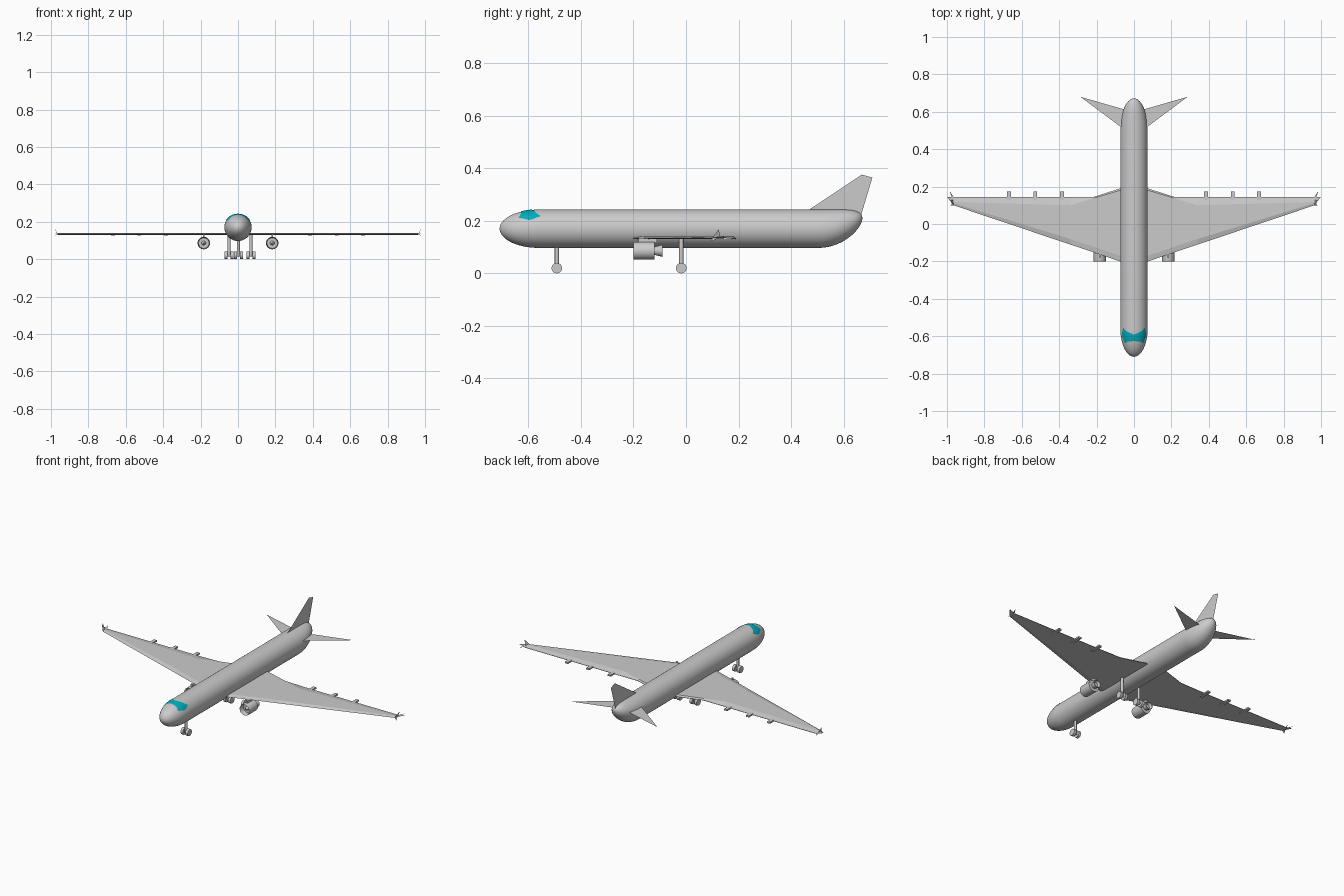
import bpy, bmesh, math
from mathutils import Matrix

if "Cube" in bpy.data.objects:
    bpy.data.objects.remove(bpy.data.objects["Cube"])

R, ZC = 0.073, 0.17  # fuselage radius and axis height


def finish(name, bm, mirror=False, smooth=True):
    bmesh.ops.recalc_face_normals(bm, faces=bm.faces)
    me = bpy.data.meshes.new(name)
    bm.to_mesh(me)
    bm.free()
    ob = bpy.data.objects.new(name, me)
    bpy.context.collection.objects.link(ob)
    if mirror:
        ob.modifiers.new("Mirror", 'MIRROR')
    if smooth:
        bpy.ops.object.select_all(action='DESELECT')
        ob.select_set(True)
        bpy.context.view_layer.objects.active = ob
        bpy.ops.object.shade_smooth_by_angle(angle=math.radians(30))
    return ob


def loft(bm, rings, caps=True):
    """Skin a list of equal-length closed point loops."""
    loops = [[bm.verts.new(p) for p in ring] for ring in rings]
    n = len(loops[0])
    for a, b in zip(loops, loops[1:]):
        for i in range(n):
            j = (i + 1) % n
            bm.faces.new((a[i], a[j], b[j], b[i]))
    if caps:
        bm.faces.new(loops[0])
        bm.faces.new(loops[-1])


def lathe(name, prof, x=0.0, n=40, mirror=False):
    """Round body along y from (y, radius, centre z) stations."""
    bm = bmesh.new()
    loft(bm, [[(x + r * math.sin(2 * math.pi * i / n), y,
                z + r * math.cos(2 * math.pi * i / n)) for i in range(n)]
              for y, r, z in prof])
    return finish(name, bm, mirror)


def cylinder(name, loc, r, depth, axis='Z', n=20):
    bm = bmesh.new()
    m = Matrix.Translation(loc)
    if axis == 'X':
        m = m @ Matrix.Rotation(math.pi / 2, 4, 'Y')
    bmesh.ops.create_cone(bm, cap_ends=True, segments=n, radius1=r,
                          radius2=r, depth=depth, matrix=m)
    return finish(name, bm)


def box(name, loc, size, mirror=False):
    bm = bmesh.new()
    bmesh.ops.create_cube(bm, size=1, matrix=Matrix.Translation(loc)
                          @ Matrix.Diagonal((*size, 1)))
    return finish(name, bm, mirror, False)


def sheet(name, polys, mirror=False):
    """Thin single-surface blades."""
    bm = bmesh.new()
    for poly in polys:
        bm.faces.new([bm.verts.new(p) for p in poly])
    return finish(name, bm, mirror, False)


def nose_r(y):
    t = min(1, max(0, (-0.56 - y) / 0.15))
    return R * math.sqrt(1 - t * t)


# Fuselage with elliptical nose
prof = []
for i in range(1, 15):
    y = -0.56 - 0.15 * math.cos(math.pi / 2 * i / 14)
    prof.append((y, nose_r(y), ZC))
prof.insert(0, (-0.7099, 0.002, ZC))
lathe("fuselage", prof + [(0.505, R, ZC)])

# Tail cone, swept upward
tail = []
for i in range(15):
    t = math.sin(math.pi / 2 * i / 14)
    tail.append((0.505 + 0.167 * t, max(0.001, R * math.cos(math.pi / 2 * i / 14)),
                 ZC + 0.04 * t * t))
lathe("tail_cone", tail)

# Cockpit window band wrapped over the nose
def lerp(keys, a):
    for (a0, v0), (a1, v1) in zip(keys, keys[1:]):
        if a <= a1:
            return v0 + (v1 - v0) * (a - a0) / (a1 - a0)
    return keys[-1][1]

front = [(0, -0.626), (35, -0.63), (50, -0.638), (62, -0.60)]
back = [(0, -0.592), (35, -0.572), (50, -0.553), (62, -0.59)]
bm = bmesh.new()
grid = []
for i in range(-20, 21):
    deg = 62 * i / 20
    a = math.radians(deg)
    f, b = lerp(front, abs(deg)), lerp(back, abs(deg))
    col = []
    for k in range(7):
        y = f + (b - f) * k / 6
        r = nose_r(y) + 0.0015
        col.append(bm.verts.new((r * math.sin(a), y, ZC + r * math.cos(a))))
    grid.append(col)
for c, d in zip(grid, grid[1:]):
    for k in range(6):
        bm.faces.new((c[k], c[k + 1], d[k + 1], d[k]))
window = finish("cockpit_window", bm)
mat = bpy.data.materials.new("teal_glass")
mat.diffuse_color = (0.0, 0.42, 0.52, 1)
mat.use_nodes = True
mat.node_tree.nodes["Principled BSDF"].inputs["Base Color"].default_value = mat.diffuse_color
window.data.materials.append(mat)

# Wings: x, leading edge, flap hinge, trailing edge
bm = bmesh.new()
sections = [(0, -0.225, 0.18, 0.19), (0.075, -0.2, 0.18, 0.19),
            (0.215, -0.152, 0.138, 0.145), (0.34, -0.11, 0.10, 0.145),
            (0.965, 0.10, 0.118, 0.145)]
rings = []
for x, le, hinge, te in sections:
    bev = 0.03 if x < 0.9 else 0.012
    rings.append([(x, le, 0.134), (x, le + bev, 0.140), (x, hinge, 0.140),
                  (x, te, 0.133), (x, te, 0.131), (x, le + bev, 0.130)])
loft(bm, rings)
bmesh.ops.delete(bm, geom=[f for f in bm.faces if all(v.co.x == 0 for v in f.verts)],
                 context='FACES_ONLY')
finish("wings", bm, True, False)

# Wingtip blades
root_f, root_b = (0.965, 0.10, 0.135), (0.965, 0.145, 0.135)
sheet("wingtip_blades", [
    (root_f, root_b, (1.0, 0.145, 0.142)),
    (root_f, (0.968, 0.13, 0.135), (0.982, 0.125, 0.168)),
    (root_f, (0.968, 0.125, 0.135), (0.98, 0.097, 0.122)),
    (root_b, (0.968, 0.12, 0.135), (0.985, 0.175, 0.137))], True)

# Flap track fairings
for i, x in enumerate((0.385, 0.528, 0.668)):
    box(f"flap_fairing_{i + 1}", (x, 0.14, 0.131), (0.02, 0.07, 0.009), True)

# Fin and tailplane
sheet("tail_fin", [((0, 0.465, 0.24), (0, 0.67, 0.376), (0, 0.71, 0.365),
                    (0, 0.665, 0.215), (0, 0.56, 0.2))])
sheet("tailplane", [((0.03, 0.49, 0.195), (0.065, 0.515, 0.195),
                     (0.287, 0.68, 0.195), (0.05, 0.612, 0.195),
                     (0.02, 0.60, 0.195))], True)

# Engines: cowl with recessed intake, spinner, flared nozzle, pylon
EX, EZ = 0.183, 0.086
lathe("engine_cowl", [(-0.17, 0.028, EZ), (-0.195, 0.030, EZ), (-0.2, 0.032, EZ),
                      (-0.195, 0.0335, EZ), (-0.12, 0.0335, EZ)], EX, 28, True)
lathe("engine_spinner", [(-0.194, 0.001, EZ), (-0.17, 0.012, EZ)], EX, 20, True)
lathe("engine_nozzle", [(-0.122, 0.015, EZ), (-0.09, 0.023, EZ),
                        (-0.09, 0.02, EZ), (-0.105, 0.014, EZ)], EX, 24, True)
box("engine_pylon", (EX, -0.145, 0.125), (0.01, 0.07, 0.02), True)

# Landing gear: strut, axle and twin wheels
for name, x, y, top in (("nose_gear", 0.002, -0.492, 0.12),
                        ("left_gear", -0.048, -0.018, 0.14),
                        ("right_gear", 0.069, -0.018, 0.14)):
    cylinder(name + "_strut", (x, y, (top + 0.02) / 2), 0.008, top - 0.02)
    cylinder(name + "_axle", (x, y, 0.02), 0.006, 0.04, 'X')
    for side, dx in (("a", -0.016), ("b", 0.016)):
        cylinder(f"{name}_wheel_{side}", (x + dx, y, 0.02), 0.02, 0.015, 'X', 24)
